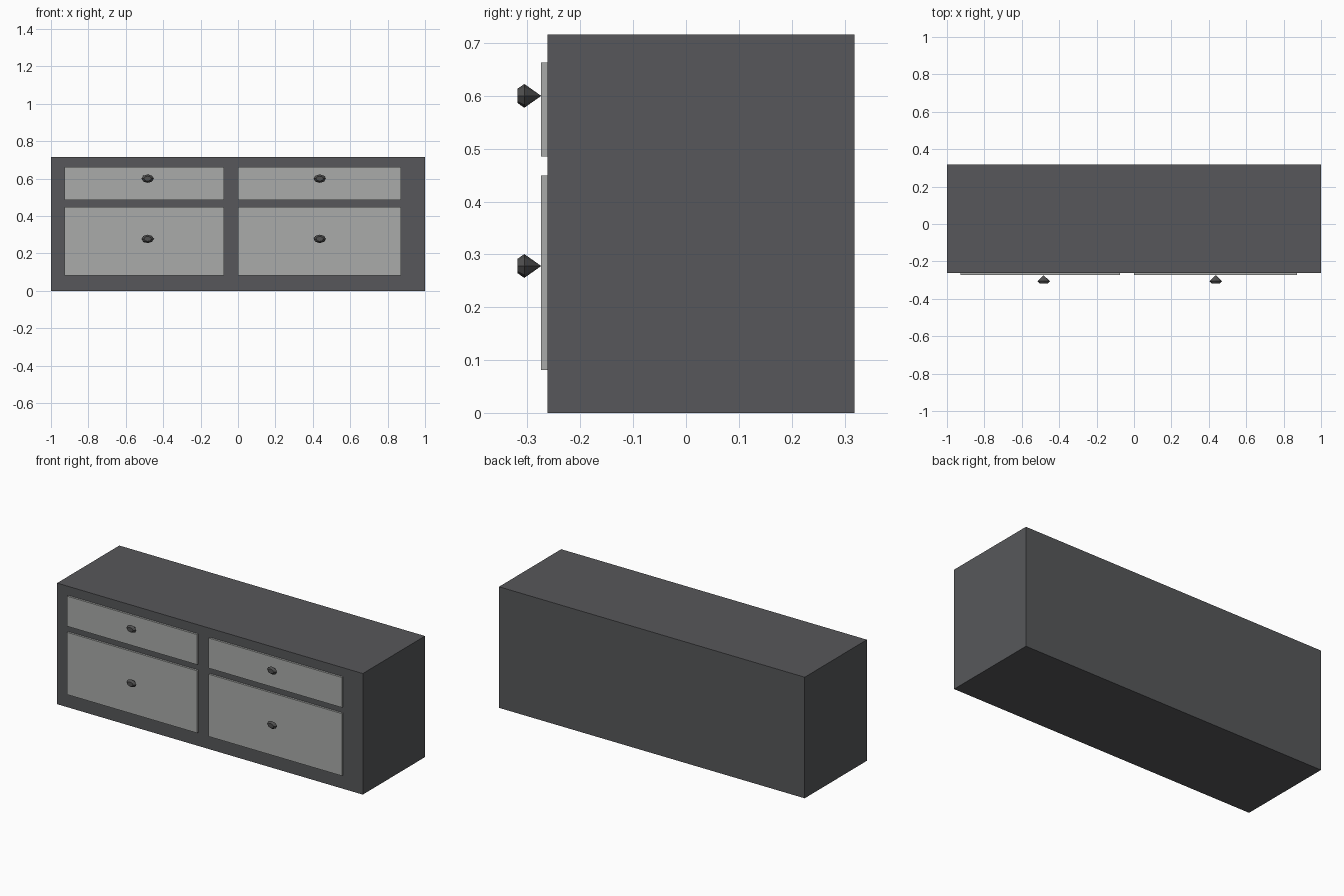
import bpy, bmesh, math

if "Cube" in bpy.data.objects:
    bpy.data.objects.remove(bpy.data.objects["Cube"])

BODY_FRONT, BODY_BACK, HEIGHT = -0.262, 0.319, 0.716
PANEL_FRONT = -0.274


def material(name, color):
    mat = bpy.data.materials.new(name)
    mat.diffuse_color = (*color, 1)
    mat.use_nodes = True
    mat.node_tree.nodes["Principled BSDF"].inputs["Base Color"].default_value = mat.diffuse_color
    return mat


dark = material("dark_grey", (0.095, 0.097, 0.103))
light = material("light_grey", (0.40, 0.41, 0.40))
metal = material("knob_grey", (0.08, 0.08, 0.08))


def add_object(name, bm, mat):
    bmesh.ops.recalc_face_normals(bm, faces=bm.faces)
    mesh = bpy.data.meshes.new(name)
    bm.to_mesh(mesh)
    bm.free()
    mesh.materials.append(mat)
    obj = bpy.data.objects.new(name, mesh)
    bpy.context.collection.objects.link(obj)
    return obj


def box(name, x, y, z, mat):
    bm = bmesh.new()
    bmesh.ops.create_cube(bm, size=1)
    for v in bm.verts:
        for i, (lo, hi) in enumerate((x, y, z)):
            v.co[i] = hi if v.co[i] > 0 else lo
    return add_object(name, bm, mat)


def knob(name, x, z, sides=8):
    # oval faceted knob: pointed at the drawer, wide rim, flat front
    bm = bmesh.new()
    rings = []
    for y, scale in ((-0.306, 1.0), (-0.319, 0.6)):
        ring = []
        for i in range(sides):
            a = 2 * math.pi * i / sides
            ring.append(bm.verts.new((x + 0.033 * scale * math.cos(a), y,
                                      z + 0.0225 * scale * math.sin(a))))
        rings.append(ring)
    tip = bm.verts.new((x, PANEL_FRONT, z))
    rim, front = rings
    for i in range(sides):
        j = (i + 1) % sides
        bm.faces.new((tip, rim[i], rim[j]))
        bm.faces.new((rim[i], front[i], front[j], rim[j]))
    bm.faces.new(front)
    return add_object(name, bm, metal)


# Cabinet body
box("cabinet_body", (-1, 1), (BODY_FRONT, BODY_BACK), (0, HEIGHT), dark)

# Drawer fronts with knobs
columns = (("left", (-0.928, -0.075), -0.483), ("right", (0.0, 0.871), 0.437))
rows = (("upper", (0.485, 0.663), 0.60), ("lower", (0.081, 0.449), 0.278))
for side, xs, knob_x in columns:
    for level, zs, knob_z in rows:
        box(f"{level}_{side}_drawer", xs, (PANEL_FRONT, BODY_FRONT), zs, light)
        knob(f"{level}_{side}_knob", knob_x, knob_z)
